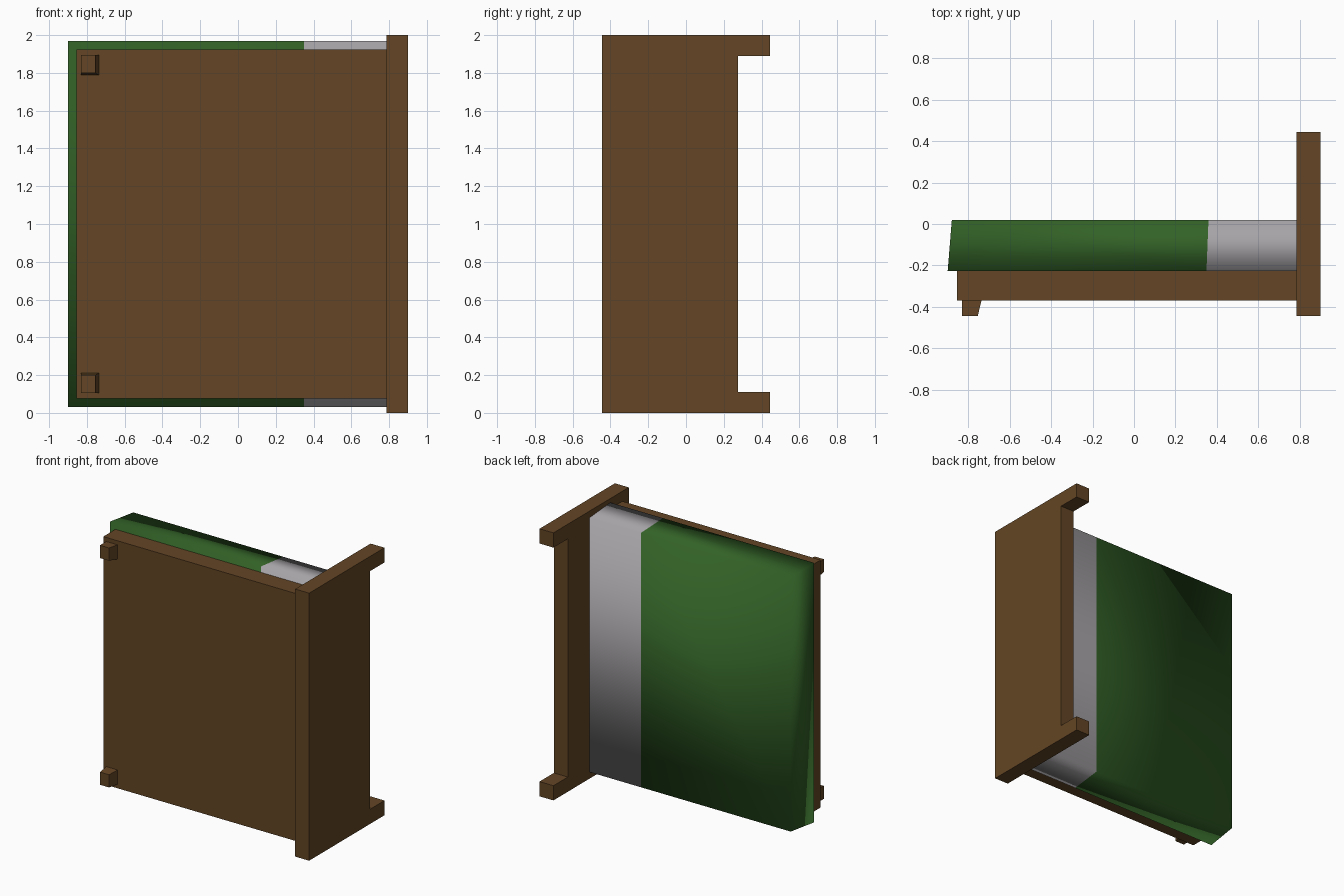
import bpy, bmesh
from mathutils import Vector

if "Cube" in bpy.data.objects:
    bpy.data.objects.remove(bpy.data.objects["Cube"])


def material(name, rgb):
    m = bpy.data.materials.new(name)
    m.diffuse_color = (*rgb, 1.0)
    m.use_nodes = True
    m.node_tree.nodes["Principled BSDF"].inputs["Base Color"].default_value = m.diffuse_color
    return m


WOOD = material("brown wood", (0.125, 0.060, 0.018))
GREEN = material("green blanket", (0.032, 0.120, 0.020))
WHITE = material("pale sheet", (0.385, 0.370, 0.385))


def finish(name, bm, mats, smooth=False):
    bmesh.ops.recalc_face_normals(bm, faces=bm.faces)
    for f in bm.faces:
        f.smooth = smooth
    me = bpy.data.meshes.new(name)
    bm.to_mesh(me)
    bm.free()
    for m in mats:
        me.materials.append(m)
    ob = bpy.data.objects.new(name, me)
    bpy.context.collection.objects.link(ob)
    return ob


def frustum(low, high):
    """Block between two (x0, x1, z0, z1, y) rectangles."""
    bm = bmesh.new()
    rings = []
    for x0, x1, z0, z1, y in (low, high):
        rings.append([bm.verts.new(p) for p in
                      ((x0, y, z0), (x1, y, z0), (x1, y, z1), (x0, y, z1))])
    a, b = rings
    bm.faces.new(a)
    bm.faces.new(b)
    for i in range(4):
        j = (i + 1) % 4
        bm.faces.new((a[i], a[j], b[j], b[i]))
    bmesh.ops.recalc_face_normals(bm, faces=bm.faces)
    return bm


# Headboard: one profile with two raised posts, extruded through its thickness
profile = [(-0.445, 0), (0.445, 0), (0.445, 0.11), (0.275, 0.11),
           (0.275, 1.89), (0.445, 1.89), (0.445, 2), (-0.445, 2)]
bm = bmesh.new()
face = bm.faces.new([bm.verts.new((0.785, y, z)) for y, z in profile])
ext = bmesh.ops.extrude_face_region(bm, geom=[face])["geom"]
bmesh.ops.translate(bm, vec=(0.115, 0, 0),
                    verts=[v for v in ext if isinstance(v, bmesh.types.BMVert)])
finish("headboard", bm, [WOOD])

# Bed frame
finish("bed_frame", frustum((-0.855, 0.785, 0.075, 1.925, -0.37),
                            (-0.855, 0.785, 0.075, 1.925, -0.225)), [WOOD])

# Foot legs: outer sides straight, inner sides tapered
for side, name in ((1, "lower_foot_leg"), (-1, "upper_foot_leg")):
    def z(v):
        return 1 + side * (v - 1)
    finish(name, frustum((-0.83, -0.755, z(0.105), z(0.20), -0.445),
                         (-0.83, -0.737, z(0.105), z(0.212), -0.37)), [WOOD])

# Mattress: tapered smooth block, cut where the blanket meets the sheet
bm = frustum((-0.90, 0.785, 0.03, 1.97, -0.227),
             (-0.88, 0.785, 0.05, 1.95, 0.02))
head_end = [f for f in bm.faces if f.normal.x > 0.9]
bmesh.ops.delete(bm, geom=head_end, context='FACES_ONLY')
bmesh.ops.bisect_plane(bm, geom=bm.verts[:] + bm.edges[:] + bm.faces[:],
                       plane_co=Vector((0.36, 0, 0)), plane_no=Vector((1, 0, 0)))
for v in bm.verts:
    if abs(v.co.x - 0.36) < 0.001 and v.co.y < -0.2:
        v.co.x = 0.35
for f in bm.faces:
    f.material_index = 1 if f.calc_center_median().x > 0.36 else 0
finish("mattress", bm, [GREEN, WHITE], smooth=True)
